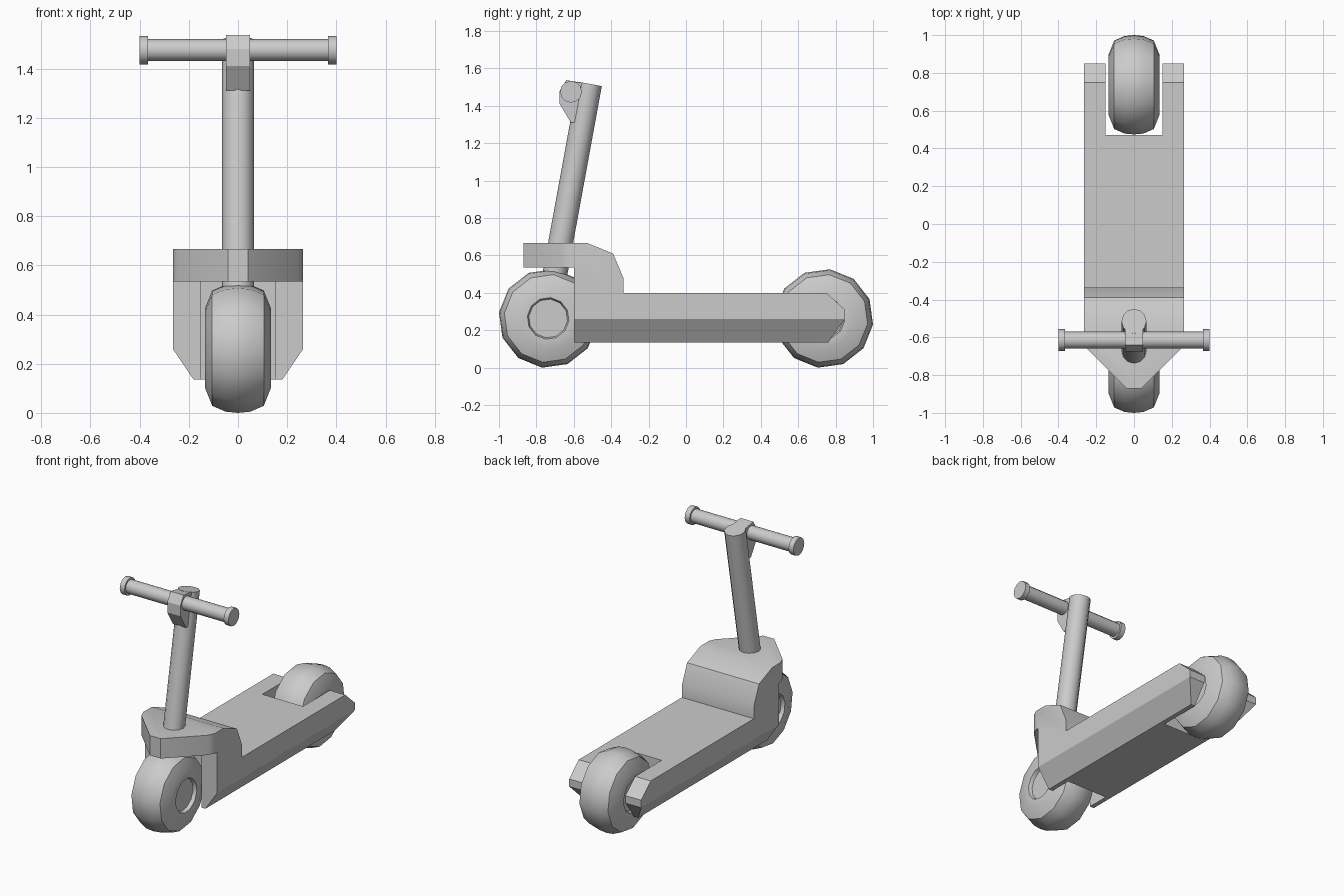
import bpy, bmesh, math
from mathutils import Vector

if "Cube" in bpy.data.objects:
    bpy.data.objects.remove(bpy.data.objects["Cube"])


def make(name, bm, angle=30):
    """Turn a bmesh into an object with smooth shading by angle."""
    bmesh.ops.recalc_face_normals(bm, faces=bm.faces)
    me = bpy.data.meshes.new(name)
    bm.to_mesh(me)
    bm.free()
    ob = bpy.data.objects.new(name, me)
    bpy.context.collection.objects.link(ob)
    smooth(ob, angle)
    return ob


def smooth(ob, angle):
    bpy.ops.object.select_all(action='DESELECT')
    ob.select_set(True)
    bpy.context.view_layer.objects.active = ob
    bpy.ops.object.shade_smooth_by_angle(angle=math.radians(angle))


def prism(name, pts, axis, lo, hi):
    """Extrude a 2D outline along an axis (0=x, 1=y, 2=z)."""
    def place(p, d):
        c = list(p)
        c.insert(axis, d)
        return c
    bm = bmesh.new()
    face = bm.faces.new([bm.verts.new(place(p, lo)) for p in pts])
    ext = bmesh.ops.extrude_face_region(bm, geom=[face])['geom']
    step = Vector((0, 0, 0))
    step[axis] = hi - lo
    bmesh.ops.translate(bm, vec=step, verts=[v for v in ext if isinstance(v, bmesh.types.BMVert)])
    return make(name, bm)


def boolean(ob, cutter, op):
    mod = ob.modifiers.new(cutter.name, 'BOOLEAN')
    mod.object, mod.operation, mod.solver = cutter, op, 'EXACT'
    bpy.context.view_layer.objects.active = ob
    bpy.ops.object.modifier_apply(modifier=mod.name)
    bpy.data.objects.remove(cutter)


def rod(name, a, b, r, sides=12):
    a, b = Vector(a), Vector(b)
    bm = bmesh.new()
    bmesh.ops.create_cone(bm, cap_ends=True, segments=sides, radius1=r, radius2=r, depth=(b - a).length)
    ob = make(name, bm, 40)
    ob.location = (a + b) / 2
    ob.rotation_euler = (b - a).to_track_quat('Z', 'Y').to_euler()
    return ob


def mirrored(half):
    return half + [(-x, v) for x, v in reversed(half)]


def wheel(name, y, sides=12):
    """Lathe a tyre with recessed hub around the x axis."""
    half = [(.112, .104), (.135, .112), (.135, .16), (.105, .236), (.05, .26)]
    bm = bmesh.new()
    rings = []
    for x, r in mirrored(half[:] + [(.0001, .265)]):
        ring = []
        for i in range(sides):
            t = math.radians(-7) + math.tau * i / sides
            ring.append(bm.verts.new((x, r * math.cos(t), r * math.sin(t))))
        rings.append(ring)
    for a, b in zip(rings, rings[1:]):
        for i in range(sides):
            j = (i + 1) % sides
            bm.faces.new((a[i], a[j], b[j], b[i]))
    bm.faces.new(rings[0])
    bm.faces.new(rings[-1])
    bmesh.ops.remove_doubles(bm, verts=bm.verts, dist=.001)
    ob = make(name, bm, 32)
    ob.location = (0, y, .263)


# Body: side profile trimmed by plan outline and front cross-section
body = prism("deck_body", [(-.87, .535), (-.87, .667), (-.53, .667), (-.39, .61), (-.335, .48),
                           (-.335, .40), (.75, .40), (.85, .31), (.85, .26), (.76, .135),
                           (-.60, .135), (-.60, .535)], 0, -.3, .3)
plan = prism("plan_trim", mirrored([(.15, .47), (.15, 1), (.265, 1), (.265, -.62), (.245, -.665),
                                    (.01, -.90)]), 2, -.1, 1)
section = prism("section_trim", mirrored([(.146, .085), (.265, .26), (.32, .341), (.32, 1)]), 1, -1.2, 1.2)
slot = prism("front_slot", mirrored([(.15, -.45), (.15, -1)]), 2, -.1, .535)
boolean(body, plan, 'INTERSECT')
boolean(body, section, 'INTERSECT')
boolean(body, slot, 'DIFFERENCE')
smooth(body, 28)

# Wheels
wheel("front_wheel", -.737)
wheel("rear_wheel", .737)

# Steering column with clamp
rod("steering_column", (0, -.70, .505), (0, -.515, 1.517), .066)
prism("handlebar_clamp", [(-.615, 1.31), (-.675, 1.41), (-.675, 1.48), (-.64, 1.537), (-.53, 1.519),
                          (-.56, 1.31)], 0, -.048, .048)

# Handlebar with end caps
rod("handlebar", (-.39, -.615, 1.475), (.39, -.615, 1.475), .045)
for side in (-1, 1):
    rod("grip_cap", (side * .365, -.615, 1.475), (side * .40, -.615, 1.475), .058)
